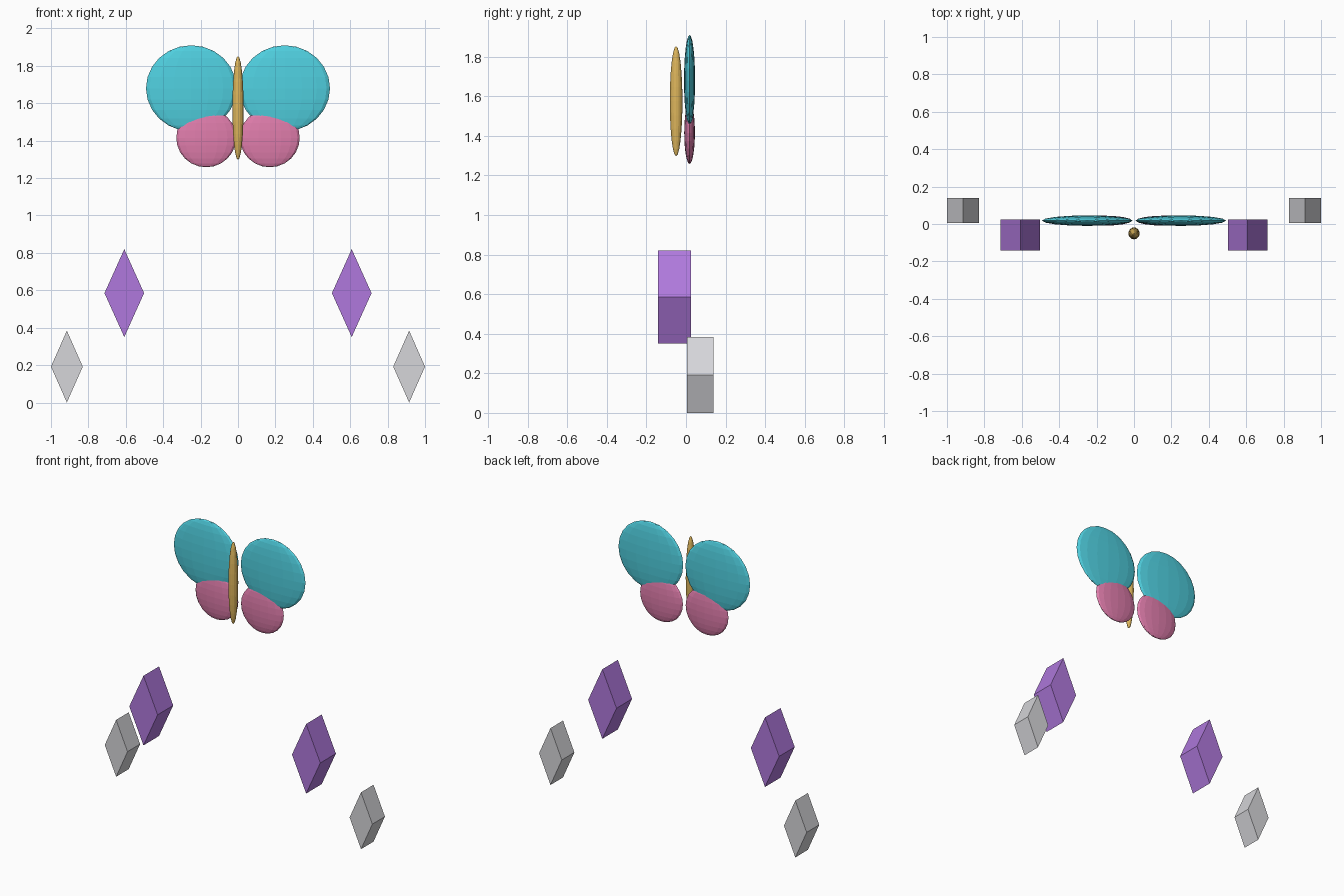
import bpy, bmesh
from mathutils import Matrix, Vector

if "Cube" in bpy.data.objects:
    bpy.data.objects.remove(bpy.data.objects["Cube"], do_unlink=True)


def material(name, *rgb):
    """Flat colour given as 0-255 display values, stored as linear."""
    linear = [((c / 255 + 0.055) / 1.055) ** 2.4 for c in rgb] + [1]
    mat = bpy.data.materials.new(name)
    mat.use_nodes = True
    mat.diffuse_color = linear
    mat.node_tree.nodes["Principled BSDF"].inputs["Base Color"].default_value = linear
    return mat


teal = material("teal", 80, 208, 224)
pink = material("pink", 224, 125, 172)
gold = material("gold", 222, 182, 92)
purple = material("purple", 176, 121, 221)
silver = material("silver", 214, 214, 218)


def add_object(name, bm, mat):
    bmesh.ops.recalc_face_normals(bm, faces=bm.faces)
    mesh = bpy.data.meshes.new(name)
    bm.to_mesh(mesh)
    bm.free()
    mesh.materials.append(mat)
    obj = bpy.data.objects.new(name, mesh)
    bpy.context.collection.objects.link(obj)
    return obj


def ellipsoid(name, centre, radii, mat):
    bm = bmesh.new()
    place = Matrix.Translation(centre) @ Matrix.Diagonal((*radii, 1))
    bmesh.ops.create_uvsphere(bm, u_segments=16, v_segments=12, radius=1, matrix=place)
    return add_object(name, bm, mat)


def diamond(name, centre, half_width, half_depth, half_height, mat):
    """Rhombus outline in x and z, extruded along y."""
    bm = bmesh.new()
    outline = [(half_width, 0), (0, half_height), (-half_width, 0), (0, -half_height)]
    verts = [bm.verts.new(Vector(centre) + Vector((x, -half_depth, z))) for x, z in outline]
    front = bm.faces.new(verts)
    back = bmesh.ops.extrude_face_region(bm, geom=[front], use_keep_orig=True)
    moved = [v for v in back["geom"] if isinstance(v, bmesh.types.BMVert)]
    bmesh.ops.translate(bm, verts=moved, vec=(0, 2 * half_depth, 0))
    return add_object(name, bm, mat)


# Slender body in front of the wings
ellipsoid("body", (0, -0.05, 1.575), (0.03, 0.032, 0.278), gold)

for side, s in (("left", 1), ("right", -1)):
    # Overlapping thin wings
    ellipsoid(f"{side}_upper_wing", (s * 0.25, 0.018, 1.68), (0.242, 0.028, 0.23), teal)
    ellipsoid(f"{side}_lower_wing", (s * 0.17, 0.018, 1.415), (0.16, 0.027, 0.157), pink)
    # Floating crystals below
    diamond(f"{side}_large_crystal", (s * 0.608, -0.058, 0.585), 0.106, 0.083, 0.235, purple)
    diamond(f"{side}_small_crystal", (s * 0.915, 0.073, 0.192), 0.085, 0.067, 0.192, silver)
